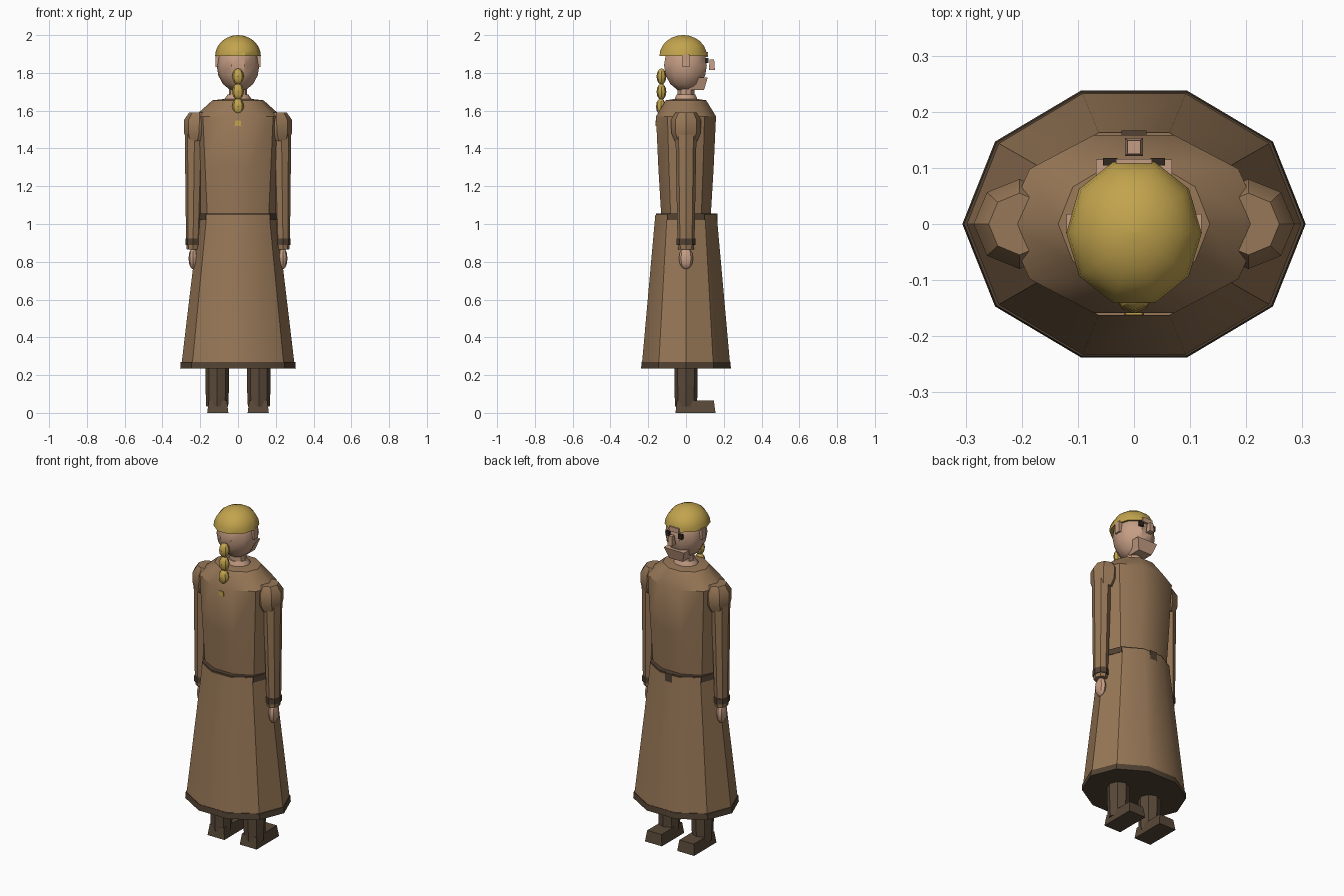
import bpy, bmesh
from math import sin, cos, pi, radians

cube = bpy.data.objects.get("Cube")
if cube:
    bpy.data.objects.remove(cube, do_unlink=True)


def material(name, rgb):
    m = bpy.data.materials.new(name)
    m.use_nodes = True
    m.diffuse_color = (*rgb, 1)
    m.node_tree.nodes["Principled BSDF"].inputs["Base Color"].default_value = (*rgb, 1)
    return m


COAT = material("coat_brown", (0.31, 0.185, 0.095))
TRIM = material("dark_trim", (0.085, 0.055, 0.033))
BOOT = material("boot_brown", (0.10, 0.066, 0.04))
SKIN = material("skin", (0.56, 0.34, 0.23))
HAIR = material("blond_hair", (0.54, 0.37, 0.075))
EYE = material("eye_dark", (0.03, 0.02, 0.015))


def finish(name, bm, mat):
    bmesh.ops.recalc_face_normals(bm, faces=bm.faces)
    mesh = bpy.data.meshes.new(name)
    bm.to_mesh(mesh)
    bm.free()
    mesh.materials.append(mat)
    ob = bpy.data.objects.new(name, mesh)
    bpy.context.collection.objects.link(ob)
    bpy.ops.object.select_all(action='DESELECT')
    ob.select_set(True)
    bpy.context.view_layer.objects.active = ob
    bpy.ops.object.shade_smooth_by_angle(angle=radians(35))
    return ob


def loft(name, mat, rings, sides=10):
    """Capped stack of elliptical rings: (z, x radius, y radius, x centre, y centre)."""
    bm = bmesh.new()
    loops = []
    for z, rx, ry, *c in rings:
        cx, cy = c or (0, 0)
        loops.append([bm.verts.new((cx + rx * cos(2 * pi * k / sides),
                                    cy + ry * sin(2 * pi * k / sides), z))
                      for k in range(sides)])
    for a, b in zip(loops, loops[1:]):
        for k in range(sides):
            n = (k + 1) % sides
            bm.faces.new((a[k], a[n], b[n], b[k]))
    bm.faces.new(loops[0])
    bm.faces.new(loops[-1])
    return finish(name, bm, mat)


def ball(name, mat, centre, radii, sides=8, steps=6, start=-pi / 2):
    """Ellipsoid, or a dome when start is raised to zero."""
    (x, y, z), (rx, ry, rz) = centre, radii
    rings = []
    for i in range(steps + 1):
        a = start + (pi / 2 - start) * i / steps
        r = max(cos(a), 0.02)
        rings.append((z + rz * sin(a), rx * r, ry * r, x, y))
    return loft(name, mat, rings, sides)


def block(name, mat, centre, size, top=(1, 1), shift=0):
    """Box whose top face is scaled by top and moved in y by shift."""
    bm = bmesh.new()
    bmesh.ops.create_cube(bm, size=1)
    for v in bm.verts:
        up = v.co.z > 0
        sx, sy = top if up else (1, 1)
        v.co = (centre[0] + v.co.x * size[0] * sx,
                centre[1] + v.co.y * size[1] * sy + (shift if up else 0),
                centre[2] + v.co.z * size[2])
    return finish(name, bm, mat)


# Coat
loft("skirt", COAT, [(0.25, 0.30, 0.246), (1.047, 0.205, 0.171)])
loft("hem", TRIM, [(0.235, 0.306, 0.25), (0.27, 0.303, 0.247)])
loft("belt", TRIM, [(1.02, 0.213, 0.168), (1.055, 0.21, 0.166)])
loft("torso", COAT, [(1.03, 0.20, 0.137), (1.30, 0.215, 0.154), (1.57, 0.23, 0.167),
                     (1.655, 0.135, 0.112), (1.662, 0.07, 0.065)])
block("buckle", TRIM, (0, 0.159, 1.03), (0.045, 0.016, 0.05))

# Neck and head
loft("collar", SKIN, [(1.64, 0.078, 0.068), (1.665, 0.07, 0.062), (1.685, 0.055, 0.052)])
loft("neck", SKIN, [(1.66, 0.048, 0.046), (1.74, 0.048, 0.046)])
ball("head", SKIN, (0, -0.003, 1.84), (0.113, 0.119, 0.14), sides=10, steps=8)
ball("hair_cap", HAIR, (0, -0.015, 1.89), (0.121, 0.132, 0.11), sides=10, start=0)
block("jaw", SKIN, (0, 0.055, 1.742), (0.09, 0.08, 0.066), top=(1.5, 1.3), shift=0.008)
block("nose", SKIN, (0, 0.137, 1.843), (0.032, 0.032, 0.055), top=(0.7, 0.75))
block("forehead", SKIN, (0, 0.108, 1.897), (0.065, 0.016, 0.028))

# Braid down the back of the coat
for i, (y, z) in enumerate(((-0.13, 1.781), (-0.13, 1.70), (-0.133, 1.622))):
    ball("braid_bead_%d" % (i + 1), HAIR, (0, y, z), (0.031, 0.026, 0.043))
block("braid_tip", HAIR, (0, -0.155, 1.533), (0.036, 0.014, 0.028), top=(0.8, 1))

# Paired parts
for side, s in (("left", 1), ("right", -1)):
    block(side + "_eye", EYE, (s * 0.042, 0.111, 1.866), (0.026, 0.014, 0.028))
    block(side + "_ear", SKIN, (s * 0.11, 0, 1.865), (0.02, 0.036, 0.065))
    loft(side + "_shoulder", COAT, [(1.44, 0.055, 0.06, s * 0.215, 0),
                                    (1.48, 0.078, 0.077, s * 0.207, 0),
                                    (1.55, 0.082, 0.08, s * 0.204, 0),
                                    (1.59, 0.055, 0.055, s * 0.204, 0)], 8)
    loft(side + "_sleeve", COAT, [(0.866, 0.033, 0.041, s * 0.238, 0),
                                  (0.90, 0.037, 0.045, s * 0.238, 0),
                                  (1.50, 0.052, 0.056, s * 0.23, 0)], 8)
    loft(side + "_cuff", TRIM, [(0.888, 0.040, 0.049, s * 0.238, 0),
                                (0.922, 0.040, 0.049, s * 0.238, 0)], 8)
    ball(side + "_hand", SKIN, (s * 0.237, 0, 0.818), (0.025, 0.038, 0.058))
    loft(side + "_leg", BOOT, [(0.035, 0.058, 0.058, s * 0.11, 0),
                               (0.15, 0.063, 0.062, s * 0.11, 0),
                               (0.30, 0.063, 0.062, s * 0.11, 0)], 8)
    block(side + "_shoe", BOOT, (s * 0.107, 0.05, 0.0325), (0.112, 0.212, 0.065),
          top=(0.85, 0.92))
